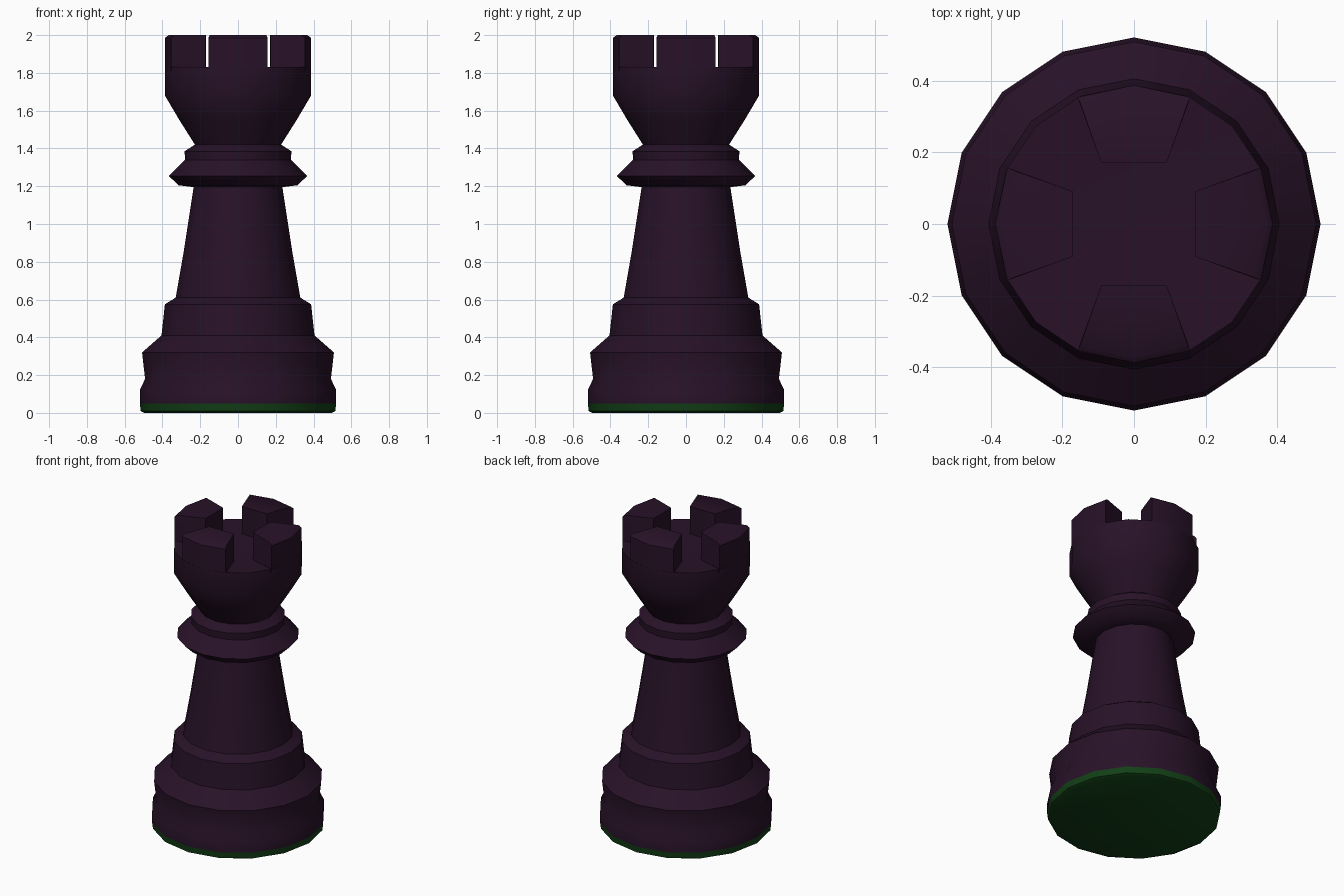
import bpy, bmesh, math

if "Cube" in bpy.data.objects:
    bpy.data.objects.remove(bpy.data.objects["Cube"])

SIDES = 16


def material(name, rgb):
    m = bpy.data.materials.new(name)
    m.diffuse_color = (*rgb, 1.0)
    m.use_nodes = True
    m.node_tree.nodes["Principled BSDF"].inputs["Base Color"].default_value = m.diffuse_color
    return m


purple = material("dark_purple", (0.021, 0.006, 0.021))
green = material("felt_green", (0.006, 0.05, 0.008))


def polar(r, deg, z):
    a = math.radians(deg)
    return (r * math.cos(a), r * math.sin(a), z)


def finish(name, bm, mat, angle):
    bmesh.ops.recalc_face_normals(bm, faces=bm.faces)
    mesh = bpy.data.meshes.new(name)
    bm.to_mesh(mesh)
    bm.free()
    obj = bpy.data.objects.new(name, mesh)
    bpy.context.collection.objects.link(obj)
    mesh.materials.append(mat)
    bpy.ops.object.select_all(action='DESELECT')
    obj.select_set(True)
    bpy.context.view_layer.objects.active = obj
    bpy.ops.object.shade_smooth_by_angle(angle=math.radians(angle))
    return obj


def lathe(name, profile, mat, angle=40):
    """Revolve (radius, z) points and close both ends."""
    bm = bmesh.new()
    rings = [[bm.verts.new(polar(r, i * 360 / SIDES, z)) for i in range(SIDES)]
             for r, z in profile]
    for low, high in zip(rings, rings[1:]):
        for i in range(SIDES):
            j = (i + 1) % SIDES
            bm.faces.new((low[i], low[j], high[j], high[i]))
    bm.faces.new(rings[0])
    bm.faces.new(rings[-1])
    return finish(name, bm, mat, angle)


# Green felt underside
lathe("felt_base", [(0.495, 0.0), (0.515, 0.01), (0.52, 0.05)], green)

# Turned body: foot, stem, collar and cup
lathe("body", [
    (0.52, 0.05), (0.52, 0.12), (0.492, 0.18), (0.508, 0.32),
    (0.405, 0.41), (0.387, 0.575), (0.33, 0.61), (0.288, 0.85),
    (0.235, 1.195), (0.315, 1.205), (0.367, 1.255), (0.28, 1.34),
    (0.283, 1.385), (0.228, 1.42), (0.31, 1.55), (0.387, 1.68),
    (0.387, 1.83), (0.20, 1.82)], purple)

# Four battlements around the rim
bm = bmesh.new()
for centre in range(0, 360, 90):
    outline = [(0.387, -24), (0.387, 0), (0.387, 24),
               (0.195, 28), (0.17, 0), (0.195, -28)]
    levels = [[bm.verts.new(polar(r - (inset if r > 0.3 else 0), centre + a, z))
               for r, a in outline]
              for z, inset in ((1.81, 0), (1.985, 0), (2.0, 0.02))]
    n = len(outline)
    for low, high in zip(levels, levels[1:]):
        for i in range(n):
            j = (i + 1) % n
            bm.faces.new((low[i], low[j], high[j], high[i]))
    bm.faces.new(levels[0])
    bm.faces.new(levels[-1])
finish("battlements", bm, purple, 40)
